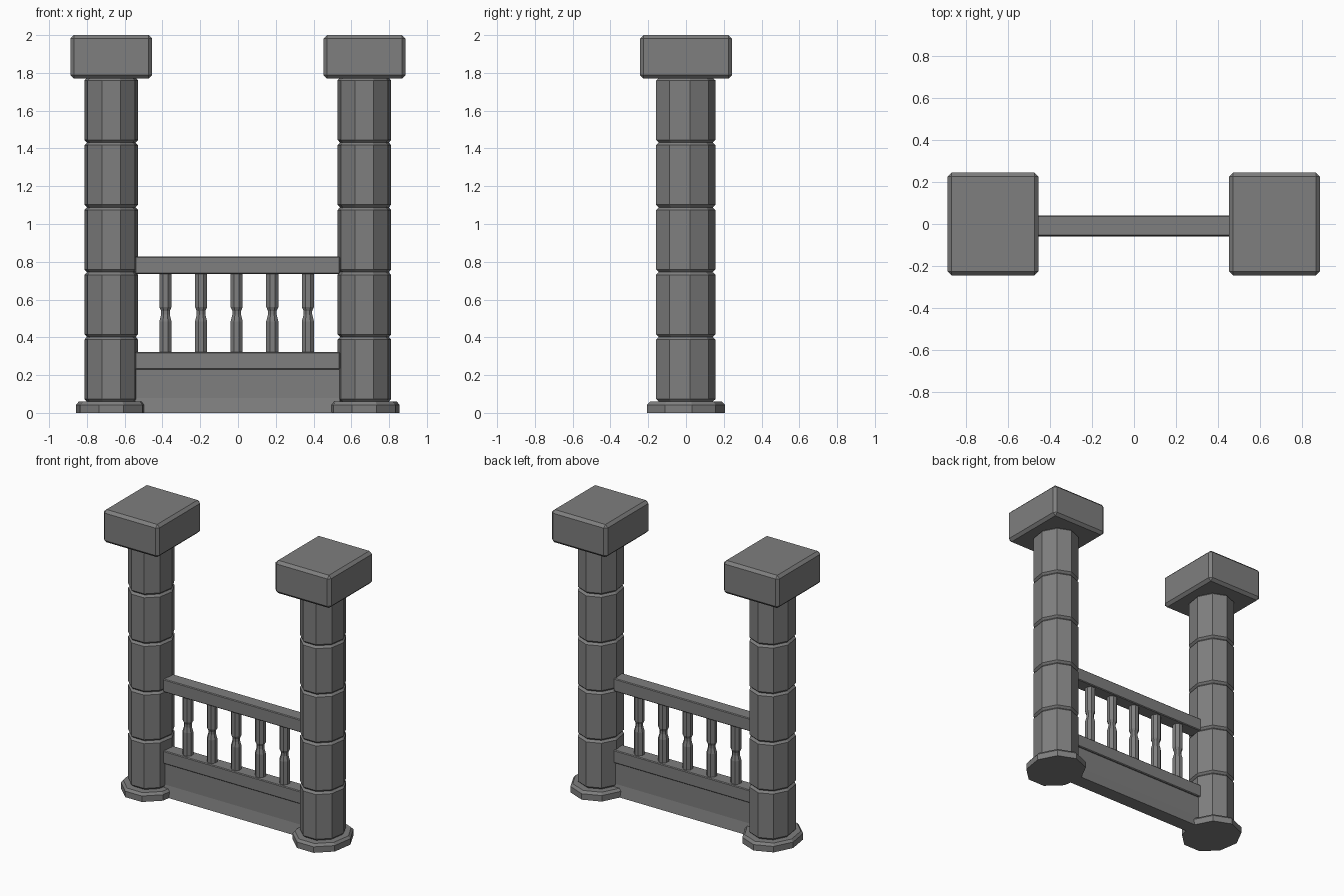
import bpy, bmesh, math

if "Cube" in bpy.data.objects:
    bpy.data.objects.remove(bpy.data.objects["Cube"])

stone = bpy.data.materials.new("grey_stone")
stone.diffuse_color = (0.21, 0.21, 0.21, 1)
stone.use_nodes = True
stone.node_tree.nodes["Principled BSDF"].inputs["Base Color"].default_value = stone.diffuse_color


def finish(bm, name):
    bmesh.ops.recalc_face_normals(bm, faces=bm.faces)
    me = bpy.data.meshes.new(name)
    bm.to_mesh(me)
    bm.free()
    me.materials.append(stone)
    ob = bpy.data.objects.new(name, me)
    bpy.context.collection.objects.link(ob)
    return ob


def turned(name, profile, sides, x, y, sx=1.0, start=90.0):
    """Closed solid of polygonal rings; profile is a list of (z, radius)."""
    bm = bmesh.new()
    rings = []
    for z, r in profile:
        ring = []
        for k in range(sides):
            a = math.radians(start + 360 * k / sides)
            ring.append(bm.verts.new((x + sx * r * math.cos(a), y + r * math.sin(a), z)))
        rings.append(ring)
    for lo, hi in zip(rings, rings[1:]):
        for k in range(sides):
            j = (k + 1) % sides
            bm.faces.new((lo[k], lo[j], hi[j], hi[k]))
    bm.faces.new(rings[0])
    bm.faces.new(rings[-1])
    return finish(bm, name)


def box(name, x0, x1, y0, y1, z0, z1, bevel):
    bm = bmesh.new()
    bmesh.ops.create_cube(bm, size=1)
    for v in bm.verts:
        v.co = ((x0 + x1) / 2 + v.co.x * (x1 - x0),
                (y0 + y1) / 2 + v.co.y * (y1 - y0),
                (z0 + z1) / 2 + v.co.z * (z1 - z0))
    bmesh.ops.bevel(bm, geom=bm.edges[:], offset=bevel, segments=1, affect='EDGES')
    return finish(bm, name)


def extruded(name, half_profile, x0, x1, yc):
    """Symmetric cross-section of (half width, z) swept along x."""
    bm = bmesh.new()
    section = [(yc - w, z) for w, z in half_profile]
    section += [(yc + w, z) for w, z in reversed(half_profile)]
    a = [bm.verts.new((x0, y, z)) for y, z in section]
    b = [bm.verts.new((x1, y, z)) for y, z in section]
    n = len(section)
    for i in range(n):
        j = (i + 1) % n
        bm.faces.new((a[i], a[j], b[j], b[i]))
    bm.faces.new(a)
    bm.faces.new(b)
    return finish(bm, name)


CY = -0.006   # column centre in y
RY = -0.009   # railing centre in y
SX = 0.89     # columns are slightly narrower across x

for side, cx in (("left", -0.671), ("right", 0.669)):
    # foot slab
    turned(side + "_column_base",
           [(0, 0.213), (0.042, 0.213), (0.059, 0.197)], 9, cx, CY, SX)
    # five stacked chamfered drums
    h = 0.343
    prof = []
    for i in range(5):
        z = 0.059 + i * h
        prof += [(z, 0.147), (z + 0.014, 0.162), (z + h - 0.014, 0.162), (z + h, 0.147)]
        if i < 4:
            prof.pop()
    turned(side + "_column_drums", prof, 9, cx, CY, SX)
    # capital block
    box(side + "_capital", cx - 0.217, cx + 0.217, -0.244, 0.244, 1.769, 2.0, 0.019)

# hand rail and lower rail
box("hand_rail", -0.545, 0.539, RY - 0.049, RY + 0.049, 0.736, 0.827, 0.005)
box("lower_rail", -0.545, 0.539, RY - 0.049, RY + 0.049, 0.231, 0.322, 0.005)

# solid panel with flared plinth
extruded("base_panel", [(0.05, 0.0), (0.036, 0.08), (0.036, 0.24)], -0.545, 0.539, RY)

# turned balusters
k = 1 / math.cos(math.pi / 8)
for i in range(5):
    turned("baluster_%d" % (i + 1),
           [(0.315, 0.032 * k), (0.485, 0.032 * k), (0.52, 0.023 * k),
            (0.54, 0.023 * k), (0.56, 0.032 * k), (0.74, 0.032 * k)],
           8, -0.384 + i * 0.1885, RY, 1.0, 22.5)
